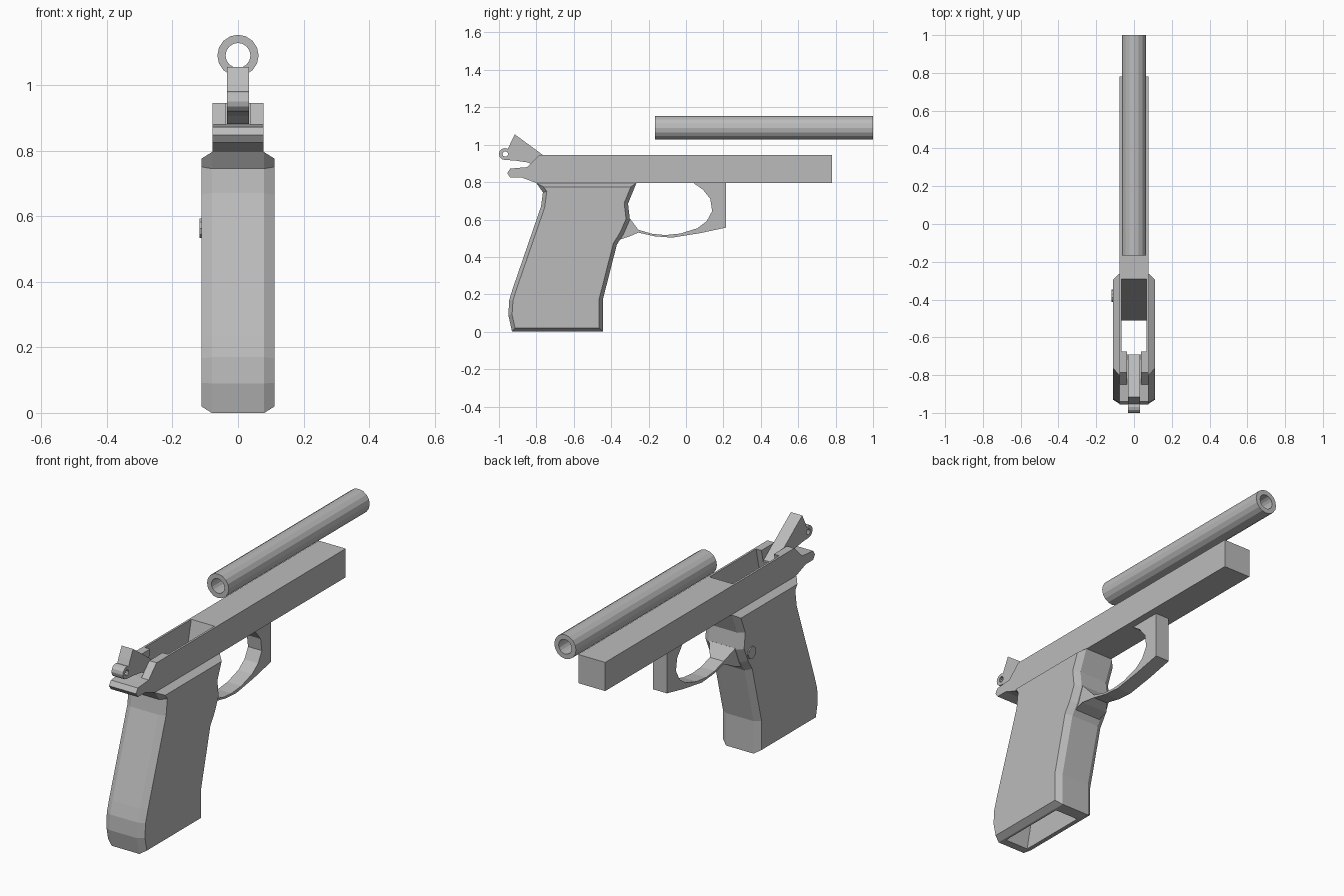
import bpy, bmesh, math
from mathutils import Matrix

if "Cube" in bpy.data.objects:
    bpy.data.objects.remove(bpy.data.objects["Cube"])

steel = bpy.data.materials.new("plain grey")
steel.use_nodes = True
grey = (0.5, 0.5, 0.5, 1)
steel.diffuse_color = grey
steel.node_tree.nodes["Principled BSDF"].inputs["Base Color"].default_value = grey


def make_object(name, bm):
    bmesh.ops.recalc_face_normals(bm, faces=bm.faces)
    mesh = bpy.data.meshes.new(name)
    bm.to_mesh(mesh)
    bm.free()
    mesh.materials.append(steel)
    ob = bpy.data.objects.new(name, mesh)
    bpy.context.scene.collection.objects.link(ob)
    return ob


def prism(name, outline, half, rim=0, puff=0):
    """Side outline (y, z) extruded across x, optionally with chamfered side rims."""
    bm = bmesh.new()
    rings = [[bm.verts.new((x, y, z)) for y, z in outline] for x in (-half, half)]
    sides = [bm.faces.new(rings[0]), bm.faces.new(rings[1][::-1])]
    n = len(outline)
    for i in range(n):
        j = (i + 1) % n
        bm.faces.new((rings[0][i], rings[1][i], rings[1][j], rings[0][j]))
    bmesh.ops.recalc_face_normals(bm, faces=bm.faces)
    if rim:
        bmesh.ops.inset_region(bm, faces=sides, thickness=rim, depth=puff, use_even_offset=True)
    return make_object(name, bm)


def cylinder(name, centre, radius, length, axis, sides):
    bm = bmesh.new()
    turn = Matrix.Rotation(math.pi / 2, 4, "Y" if axis == "X" else "X")
    bmesh.ops.create_cone(bm, cap_ends=True, segments=sides, radius1=radius, radius2=radius,
                          depth=length, matrix=Matrix.Translation(centre) @ turn)
    return make_object(name, bm)


def cut(target, cutter):
    mod = target.modifiers.new("cut", "BOOLEAN")
    mod.operation = "DIFFERENCE"
    mod.solver = "EXACT"
    mod.object = cutter
    bpy.context.view_layer.objects.active = target
    bpy.ops.object.modifier_apply(modifier=mod.name)


# Frame with the rear tang
frame = prism("frame", [
    (0.78, 0.795), (0.78, 0.945), (-0.785, 0.945), (-0.85, 0.88), (-0.94, 0.872),
    (-0.956, 0.848), (-0.94, 0.825), (-0.88, 0.825), (-0.80, 0.795)], 0.078)

# Grip with chamfered sides
grip = prism("grip", [
    (-0.80, 0.795), (-0.765, 0.745), (-0.775, 0.67), (-0.925, 0.235), (-0.945, 0.17),
    (-0.95, 0.09), (-0.93, 0), (-0.445, 0), (-0.445, 0.17), (-0.37, 0.465),
    (-0.335, 0.52), (-0.30, 0.60), (-0.31, 0.685), (-0.265, 0.795)], 0.08, 0.02, 0.032)

# Slanted well through frame and grip, and the narrow hammer slot
well = prism("well_cutter", [(-0.278, 1.0), (-0.522, -0.05), (-0.90, -0.05), (-0.663, 1.0)], 0.067)
slot = prism("slot_cutter", [(-0.60, 1.0), (-0.60, 0.88), (-1.0, 0.88), (-1.0, 1.0)], 0.036)
cut(frame, well)
cut(grip, well)
cut(frame, slot)

# Trigger guard, flaring where it meets the grip
guard = prism("trigger_guard", [
    (0.215, 0.795), (0.215, 0.557), (0.075, 0.527), (-0.075, 0.503), (-0.165, 0.51),
    (-0.255, 0.53), (-0.30, 0.51), (-0.36, 0.49), (-0.35, 0.60), (-0.30, 0.605),
    (-0.255, 0.545), (-0.18, 0.523), (-0.11, 0.517), (-0.03, 0.525), (0.06, 0.553),
    (0.11, 0.59), (0.14, 0.645), (0.13, 0.71), (0.09, 0.76), (0.04, 0.795)], 0.04)
for v in guard.data.vertices:
    if v.co.y < -0.28:
        v.co.x *= 1.9

# Hammer with its pierced round spur
ring = [(-0.968 + 0.032 * math.cos(math.radians(a)), 0.95 + 0.032 * math.sin(math.radians(a)))
        for a in range(60, 300, 30)]
hammer = prism("hammer", [(-0.69, 0.89), (-0.915, 1.055), (-0.94, 1.005)] + ring + [
    (-0.92, 0.916), (-0.845, 0.905), (-0.80, 0.881), (-0.69, 0.881)], 0.033)
hammer_hole = cylinder("hammer_hole_cutter", (0, -0.966, 0.95), 0.015, 0.2, "X", 10)
cut(hammer, hammer_hole)

# Barrel tube
barrel = cylinder("barrel", (0, 0.417, 1.09), 0.063, 1.166, "Y", 16)
bore = cylinder("bore_cutter", (0, 0.417, 1.09), 0.038, 1.4, "Y", 16)
cut(barrel, bore)

# Release button on one side of the grip
cylinder("release_button", (-0.106, -0.38, 0.563), 0.032, 0.024, "X", 10)

for helper in (well, slot, hammer_hole, bore):
    bpy.data.objects.remove(helper)
